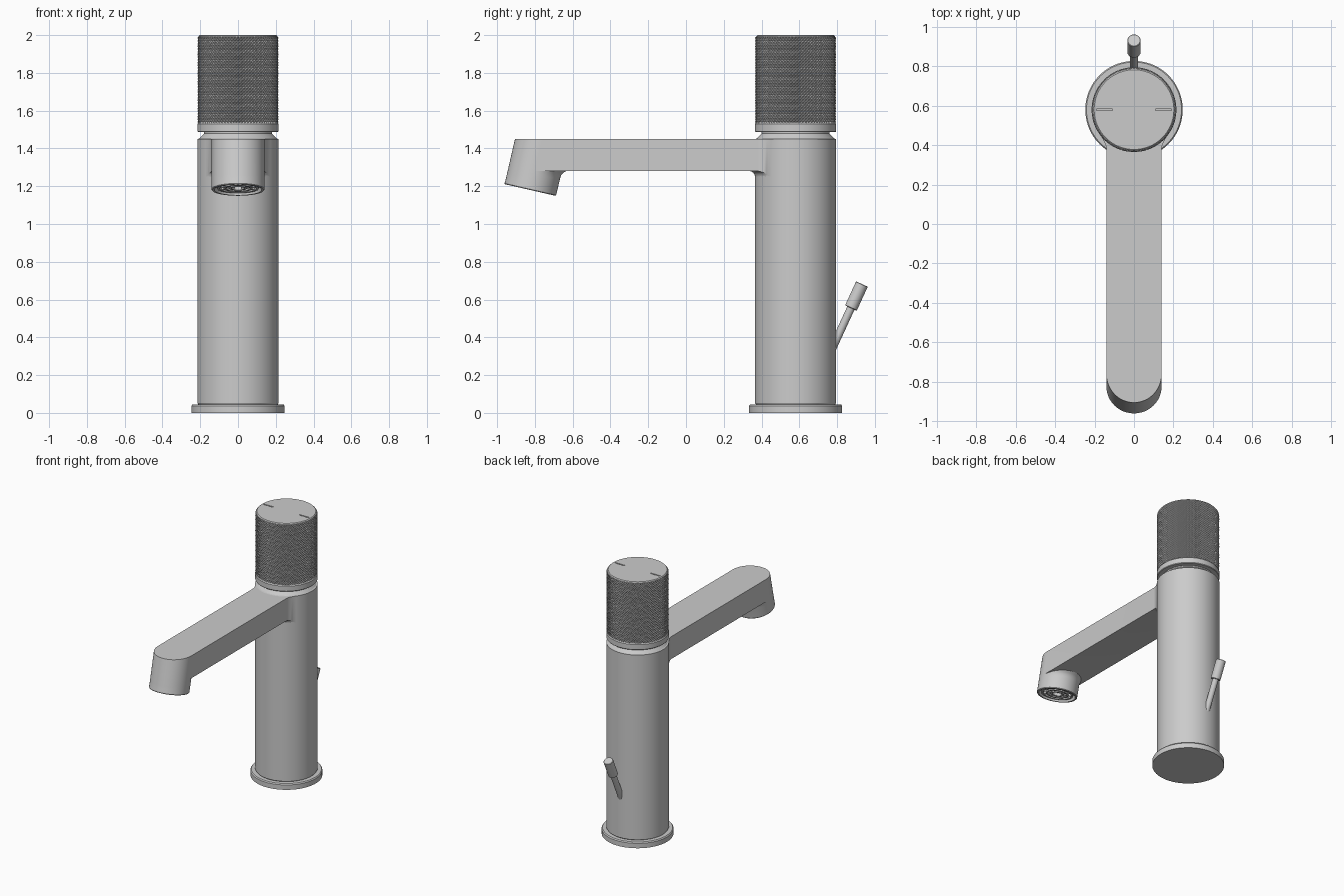
import bpy, bmesh
from math import sin, cos, pi, sqrt, radians
from mathutils import Matrix, Vector

if "Cube" in bpy.data.objects:
    bpy.data.objects.remove(bpy.data.objects["Cube"])

CY, R = 0.58, 0.215          # body axis and radius
TILT = radians(-12.9)        # outlet lean
HW, TOP, LOW = 0.14, 1.45, 1.28


def finish(name, bm, smooth=True):
    bmesh.ops.remove_doubles(bm, verts=bm.verts, dist=1e-5)
    bmesh.ops.recalc_face_normals(bm, faces=bm.faces)
    me = bpy.data.meshes.new(name)
    bm.to_mesh(me)
    bm.free()
    ob = bpy.data.objects.new(name, me)
    bpy.context.collection.objects.link(ob)
    bpy.ops.object.select_all(action='DESELECT')
    ob.select_set(True)
    bpy.context.view_layer.objects.active = ob
    if smooth:
        bpy.ops.object.shade_smooth_by_angle(angle=radians(30))
    return ob


def bridge(bm, a, b, closed=True):
    n = len(a)
    for i in range(n if closed else n - 1):
        j = (i + 1) % n
        bm.faces.new((a[i], a[j], b[j], b[i]))


def lathe(name, profile, matrix, seg=96):
    """Revolve (radius, z) points; the ends are capped."""
    bm = bmesh.new()
    rings = [[bm.verts.new(matrix @ Vector((r * cos(2 * pi * i / seg), r * sin(2 * pi * i / seg), z)))
              for i in range(seg)] for r, z in profile]
    for a, b in zip(rings, rings[1:]):
        bridge(bm, a, b)
    bm.faces.new(rings[0])
    bm.faces.new(rings[-1])
    return finish(name, bm)


axis = Matrix.Translation((0, CY, 0))

# Base flange, body column and neck
lathe("base_flange", [(0.247, 0), (0.247, 0.037), (0.241, 0.045), (0.19, 0.045)], axis)
lathe("body", [(0.2, 0.04), (0.21, 0.045), (R, 0.053), (R, TOP), (0.205, 1.452),
               (0.18, 1.478), (0.18, 1.495)], axis)

# Handle with smooth collar and capped top
handle = lathe("handle", [(0.17, 1.487), (0.212, 1.487), (R, 1.491), (R, 1.529), (0.212, 1.533),
                          (0.206, 1.536), (0.206, 1.985), (0.209, 1.988), (0.208, 1.994),
                          (0.202, 2.0)], axis)
# Two marker slits in the top
for s in (-1, 1):
    bm = bmesh.new()
    bmesh.ops.create_cube(bm, size=1, matrix=Matrix.Translation((s * 0.15, CY, 2.0))
                          @ Matrix.Diagonal((0.08, 0.009, 0.02, 1)))
    cutter = finish("slit_cutter", bm, False)
    cutter.hide_render = True
    bpy.context.view_layer.objects.active = handle
    mod = handle.modifiers.new("slit", 'BOOLEAN')
    mod.operation, mod.object, mod.solver = 'DIFFERENCE', cutter, 'EXACT'
    bpy.ops.object.modifier_apply(modifier=mod.name)
    bpy.data.objects.remove(cutter)

# Diamond knurling: peaks on even grid points, grooves along the diagonals
bm = bmesh.new()
cols, rows, z0, z1 = 160, 54, 1.536, 1.99
grid = []
for j in range(rows + 1):
    row = []
    for i in range(cols):
        r = 0.2145 if (i + j) % 2 == 0 else 0.2085
        a = 2 * pi * i / cols
        row.append(bm.verts.new((r * cos(a), CY + r * sin(a), z0 + (z1 - z0) * j / rows)))
    grid.append(row)
for j in range(rows):
    for i in range(cols):
        k = (i + 1) % cols
        a, b, c, d = grid[j][i], grid[j][k], grid[j + 1][k], grid[j + 1][i]
        tris = ((a, b, d), (b, c, d)) if (i + j) % 2 == 0 else ((a, b, c), (a, c, d))
        for t in tris:
            bm.faces.new(t)
for ring, z in ((grid[0], z0), (grid[-1], z1)):
    inner = [bm.verts.new((0.2 * cos(2 * pi * i / cols), CY + 0.2 * sin(2 * pi * i / cols), z))
             for i in range(cols)]
    bridge(bm, ring, inner)
finish("handle_knurling", bm, False)

# Spout: flat arm, leaning round outlet and fillet where it meets the body
bm = bmesh.new()
N = 48
outlet = Matrix.Translation((0, -0.825, 1.18)) @ Matrix.Rotation(TILT, 4, 'X')


def section(z, flare, count):
    yc = -0.762 - 0.229 * (TOP - z)
    out = []
    for k in range(count):
        t = pi + 2 * pi * k / N
        y = yc + 0.1435 * sin(t) + flare * max(0, sin(t))
        out.append(bm.verts.new((HW * cos(t), y, z)))
    return out


def tilted(r, z):
    return [bm.verts.new(outlet @ Vector((r * cos(pi + 2 * pi * k / N), r * sin(pi + 2 * pi * k / N), z)))
            for k in range(N)]


def arm_row(d, o):
    h = HW + o
    pts = [(-h, TOP)] + [(-h + 2 * h * i / 14, LOW - o) for i in range(15)] + [(h, TOP)]
    return [bm.verts.new((x, CY - sqrt((R + d) ** 2 - x * x), z)) for x, z in pts]


top = section(TOP, 0, N // 2 + 1)
rings = [section(z, f, N) for z, f in ((LOW, 0.022), (1.27, 0.009), (1.259, 0.002), (1.245, 0))]
mid = rings[0]
rings += [tilted(r, z) for r, z in ((0.14, 0.004), (0.137, 0), (0.126, 0), (0.122, 0.03))]
bridge(bm, top, mid[:N // 2 + 1], False)
for a, b in zip(rings, rings[1:]):
    bridge(bm, a, b)
bm.faces.new(rings[-1])
F = 0.03
arm = [arm_row(F - F * sin(k * pi / 12), F - F * cos(k * pi / 12)) for k in range(7)]
for a, b in zip(arm, arm[1:]):
    bridge(bm, a, b, False)
first = arm[0]
bm.faces.new((top[0], mid[0], first[1], first[0]))
bm.faces.new((top[-1], mid[N // 2], first[-2], first[-1]))
bm.faces.new(mid[N // 2:] + [mid[0]] + first[1:-1])
arc = [bm.verts.new((x, CY - sqrt(R * R - x * x), TOP))
       for x in [0.17 - 0.34 * i / 16 for i in range(1, 16)]]
bm.faces.new(top + [r[-1] for r in arm] + arc + [r[0] for r in reversed(arm)])
finish("spout", bm)

# Aerator grille inside the outlet: rings joined by spokes
bm = bmesh.new()
for r in (0.11, 0.078, 0.046):
    loops = [[bm.verts.new(outlet @ Vector((q * cos(2 * pi * i / 48), q * sin(2 * pi * i / 48), z)))
              for i in range(48)]
             for q, z in ((r, 0.032), (r, 0.008), (r - 0.012, 0.008), (r - 0.012, 0.032))]
    for a, b in zip(loops, loops[1:]):
        bridge(bm, a, b)
for i in range(12):
    bmesh.ops.create_cube(bm, size=1, matrix=outlet @ Matrix.Rotation(i * pi / 6, 4, 'Z')
                          @ Matrix.Translation((0.07, 0, 0.022)) @ Matrix.Diagonal((0.075, 0.008, 0.02, 1)))
finish("aerator_grille", bm)

# Drain lever on the back: thin rod and thicker grip
start, joint = Vector((0, 0.765, 0.32)), Vector((0, 0.873, 0.555))
turn = (joint - start).to_track_quat('Z', 'Y').to_matrix().to_4x4()
length = (joint - start).length
lathe("drain_lever_rod", [(0.021, 0), (0.021, length + 0.01)], Matrix.Translation(start) @ turn, 32)
lathe("drain_lever_grip", [(0.031, 0), (0.034, 0.003), (0.034, 0.137), (0.031, 0.14)],
      Matrix.Translation(joint) @ turn, 32)
